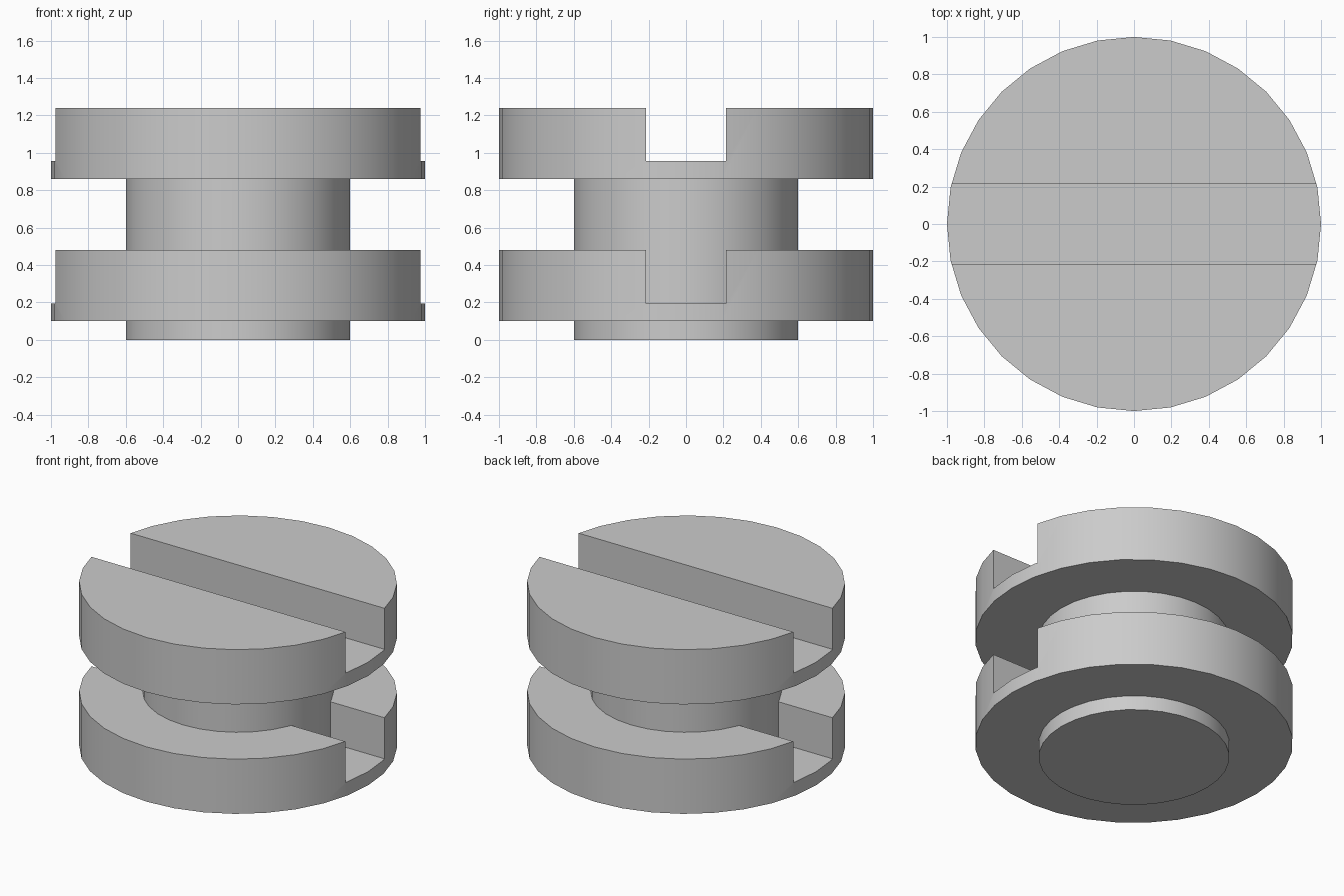
import bpy
from math import radians

cube = bpy.data.objects.get("Cube")
if cube:
    bpy.data.objects.remove(cube, do_unlink=True)

grey = bpy.data.materials.new("plain grey")
grey.use_nodes = True
colour = (0.6, 0.6, 0.6, 1)
grey.diffuse_color = colour
grey.node_tree.nodes["Principled BSDF"].inputs["Base Color"].default_value = colour

SLOT_WIDTH = 0.43
SLOT_DEPTH = 0.285


def cylinder(name, radius, bottom, top):
    bpy.ops.mesh.primitive_cylinder_add(
        vertices=32, radius=radius, depth=top - bottom,
        location=(0, 0, (bottom + top) / 2))
    obj = bpy.context.object
    obj.name = name
    obj.data.materials.append(grey)
    return obj


def cut_slot(disc, top):
    """Cut a straight slot along x into the top of a disc."""
    bpy.ops.mesh.primitive_cube_add(size=1, location=(0, 0, top))
    cutter = bpy.context.object
    cutter.name = "slot_cutter"
    cutter.scale = (3, SLOT_WIDTH, SLOT_DEPTH * 2)
    cutter.hide_render = True
    mod = disc.modifiers.new("slot", "BOOLEAN")
    mod.operation = "DIFFERENCE"
    mod.solver = "EXACT"
    mod.object = cutter
    select(disc)
    bpy.ops.object.modifier_apply(modifier=mod.name)
    bpy.data.objects.remove(cutter, do_unlink=True)


def select(obj):
    bpy.ops.object.select_all(action="DESELECT")
    obj.select_set(True)
    bpy.context.view_layer.objects.active = obj


# Two slotted discs
parts = []
for name, bottom, top in (("lower_disc", 0.10, 0.48), ("upper_disc", 0.86, 1.24)):
    disc = cylinder(name, 1, bottom, top)
    cut_slot(disc, top)
    parts.append(disc)

# Central stem, running through the lower disc into the upper one
parts.append(cylinder("stem", 0.6, 0, 0.9))

# Smooth rounded sides, crisp rims and slots
for part in parts:
    select(part)
    bpy.ops.object.shade_smooth_by_angle(angle=radians(30))
